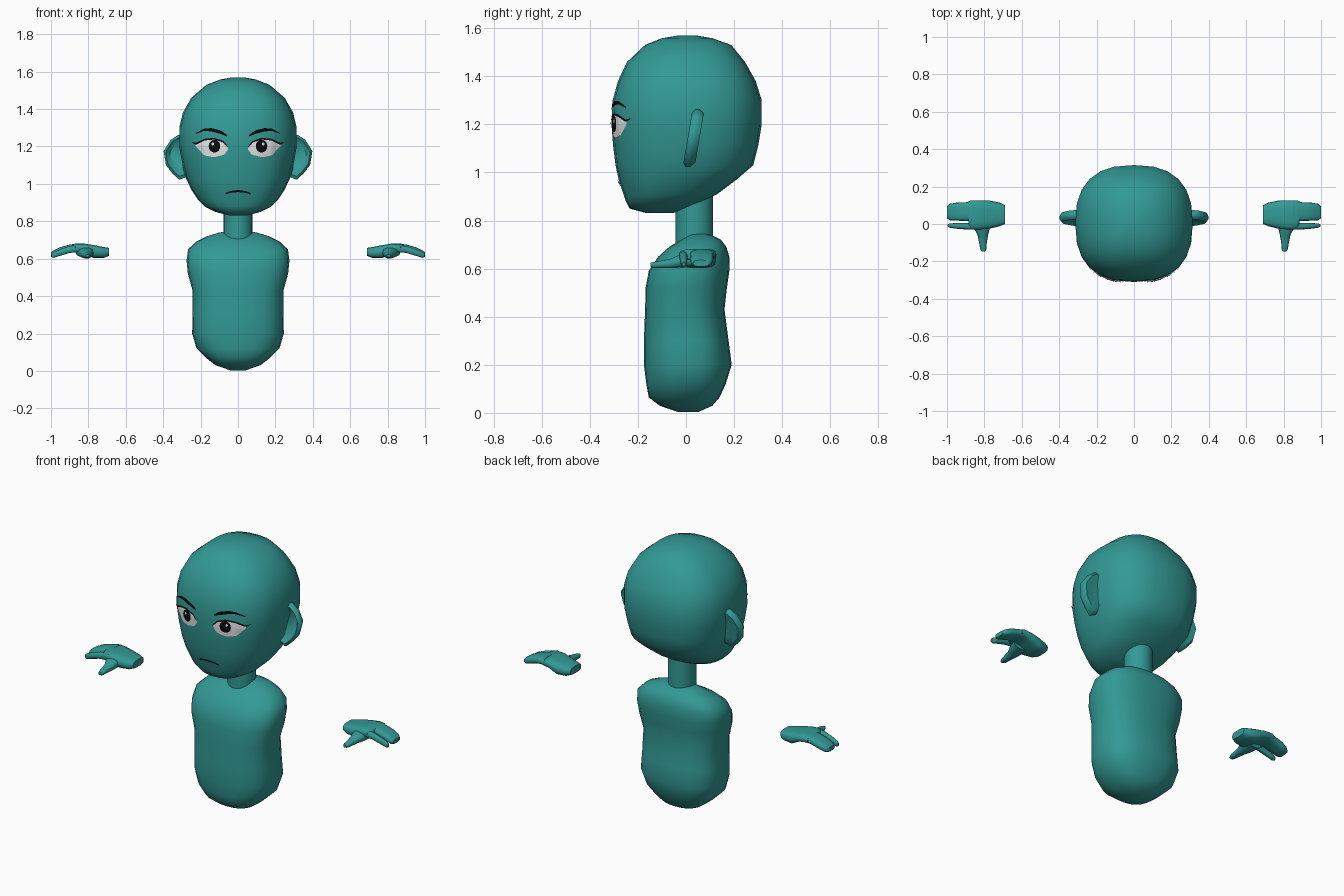
import bpy, bmesh, math
from mathutils import Vector
from mathutils.bvhtree import BVHTree

if "Cube" in bpy.data.objects:
    bpy.data.objects.remove(bpy.data.objects["Cube"])


def material(name, rgb):
    m = bpy.data.materials.new(name)
    m.diffuse_color = (*rgb, 1)
    m.use_nodes = True
    m.node_tree.nodes["Principled BSDF"].inputs["Base Color"].default_value = m.diffuse_color
    return m


SKIN = material("teal skin", (0.032, 0.32, 0.30))
WHITE = material("eye white", (0.8, 0.8, 0.8))
BLACK = material("black", (0.003, 0.003, 0.004))


def finish(name, bm, mat, mirror=False, angle=50, solid=True):
    if solid:
        bmesh.ops.recalc_face_normals(bm, faces=bm.faces)
    me = bpy.data.meshes.new(name)
    bm.to_mesh(me)
    bm.free()
    me.materials.append(mat)
    ob = bpy.data.objects.new(name, me)
    bpy.context.collection.objects.link(ob)
    bpy.ops.object.select_all(action='DESELECT')
    ob.select_set(True)
    bpy.context.view_layer.objects.active = ob
    bpy.ops.object.shade_smooth_by_angle(angle=math.radians(angle))
    if mirror:
        mod = ob.modifiers.new("mirror", 'MIRROR')
        mod.use_mirror_merge = False
    return ob


def skin_rings(bm, rings):
    rings = [[bm.verts.new(p) for p in r] for r in rings]
    for a, b in zip(rings, rings[1:]):
        for i in range(len(a)):
            j = (i + 1) % len(a)
            bm.faces.new((a[i], a[j], b[j], b[i]))
    bm.faces.new(rings[0])
    bm.faces.new(rings[-1])


def loft(bm, sections, place, n=24, power=2.5):
    """Sections are (position, u_min, u_max, v_min, v_max) of rounded boxes."""
    rings = []
    for t, u0, u1, v0, v1 in sections:
        ring = []
        for i in range(n):
            a = 2 * math.pi * i / n
            c, s = math.cos(a), math.sin(a)
            u = math.copysign(abs(c) ** (2 / power), c)
            v = math.copysign(abs(s) ** (2 / power), s)
            ring.append(place(t, (u0 + u1 + u * (u1 - u0)) / 2,
                              (v0 + v1 + v * (v1 - v0)) / 2))
        rings.append(ring)
    skin_rings(bm, rings)


def along_z(t, u, v): return (u, v, t)
def along_x(t, u, v): return (t, u, v)
def along_y(t, u, v): return (u, t, v)


# Head: height, half width, front, back
bm = bmesh.new()
head = [(.832, .05, -.17, -.05), (.85, .12, -.235, .0), (.88, .18, -.25, .07),
        (.91, .21, -.26, .13), (.97, .25, -.28, .21), (1.03, .278, -.293, .28),
        (1.11, .298, -.303, .30), (1.2, .314, -.31, .315), (1.3, .314, -.305, .315),
        (1.38, .295, -.283, .29), (1.46, .25, -.245, .245), (1.53, .168, -.17, .188),
        (1.558, .095, -.10, .11), (1.57, .03, -.03, .04)]
loft(bm, [(z, -w, w, f, b) for z, w, f, b in head], along_z)
tree = BVHTree.FromBMesh(bm)
finish("head", bm, SKIN, angle=70)

# Neck
bm = bmesh.new()
loft(bm, [(.66, -.077, .077, -.043, .113), (.95, -.077, .077, -.043, .113)], along_z, power=2)
finish("neck", bm, SKIN)

# Torso: height, half width, front, back
bm = bmesh.new()
torso = [(.003, .04, -.03, .05), (.03, .12, -.11, .11), (.065, .165, -.155, .14),
         (.12, .222, -.165, .165), (.2, .245, -.175, .19), (.3, .243, -.175, .177),
         (.43, .243, -.17, .16), (.52, .268, -.168, .17), (.59, .275, -.155, .18),
         (.65, .267, -.115, .18), (.69, .225, -.07, .168), (.72, .165, -.02, .145),
         (.74, .1, .01, .105), (.748, .04, .03, .07)]
loft(bm, [(z, -w, w, f, b) for z, w, f, b in torso], along_z)
finish("torso", bm, SKIN, angle=70)

# Ears: rounded outline with a hollow on the front
outline = [(.27, 1.25), (.32, 1.262), (.36, 1.235), (.398, 1.175), (.385, 1.1),
           (.35, 1.055), (.315, 1.022), (.28, 1.035)]
center = Vector((.315, 1.15))
bm = bmesh.new()
rings = []
for scale, depth in ((.45, .025), (.85, .028), (1, .008), (1, -.01), (.86, -.022), (.6, .004)):
    ring = []
    for p in outline:
        q = center + (Vector(p) - center) * scale
        ring.append((q.x, .03 + .17 * (q.y - 1.15) + depth, q.y))
    rings.append(ring)
skin_rings(bm, rings)
finish("ear", bm, SKIN, mirror=True)

# Hands: arched palm with joined fingers, separate forefinger, thumb
bm = bmesh.new()
loft(bm, [(.69, .0, .10, .615, .658), (.72, -.012, .115, .603, .663),
          (.77, -.025, .125, .602, .673), (.82, -.03, .126, .628, .681),
          (.87, -.03, .126, .638, .681), (.885, .0, .122, .636, .677)],
     along_x, n=14, power=3.2)
finish("palm", bm, SKIN, mirror=True)
bm = bmesh.new()
loft(bm, [(.85, .016, .125, .638, .682), (.90, .016, .116, .632, .676),
          (.95, .018, .114, .617, .662), (.985, .02, .108, .607, .645),
          (1.0, .03, .095, .609, .635)], along_x, n=14, power=3.2)
finish("fingers", bm, SKIN, mirror=True)
bm = bmesh.new()
loft(bm, [(.84, -.03, .006, .636, .676), (.90, -.029, .006, .63, .668),
          (.95, -.025, .005, .615, .652), (.985, -.02, .003, .604, .637),
          (.997, -.014, -.003, .608, .628)], along_x, n=10)
finish("forefinger", bm, SKIN, mirror=True)
bm = bmesh.new()
loft(bm, [(.03, .765, .87, .61, .665), (-.025, .772, .855, .603, .66),
          (-.06, .78, .836, .601, .643), (-.10, .787, .828, .602, .634),
          (-.135, .789, .822, .603, .628), (-.148, .797, .815, .608, .624)],
     along_y, n=10)
finish("thumb", bm, SKIN, mirror=True)


# Painted face details: patches between an upper and a lower line, laid on the head
def height(line, x):
    for (x0, z0), (x1, z1) in zip(line, line[1:]):
        if x <= x1:
            return z0 + (z1 - z0) * (x - x0) / (x1 - x0)
    return line[-1][1]


def patch(name, upper, lower, mat, gap, mirror=True, cols=24, rows=6):
    bm = bmesh.new()
    x0, x1 = upper[0][0], upper[-1][0]
    grid = []
    for i in range(cols + 1):
        x = x0 + (x1 - x0) * i / cols
        top, low = height(upper, x), height(lower, x)
        col = []
        for j in range(rows + 1):
            z = low + (top - low) * j / rows
            hit = tree.ray_cast(Vector((x, -2, z)), Vector((0, 1, 0)))[0]
            col.append(bm.verts.new((x, hit.y - gap, z)))
        grid.append(col)
    for a, b in zip(grid, grid[1:]):
        for j in range(rows):
            bm.faces.new((a[j], b[j], b[j + 1], a[j + 1]))
    finish(name, bm, mat, mirror, solid=False)


def disc(cx, cz, rx, rz, sign):
    return [(cx - rx * math.cos(math.pi * i / 12), cz + sign * rz * math.sin(math.pi * i / 12))
            for i in range(13)]


lid = [(.053, 1.195), (.08, 1.225), (.128, 1.24), (.18, 1.235), (.226, 1.212)]
patch("eye_white", lid,
      [(.053, 1.185), (.072, 1.157), (.128, 1.142), (.18, 1.152), (.226, 1.2)], WHITE, .004)
patch("iris", disc(.126, 1.202, .031, .034, 1), disc(.126, 1.202, .031, .034, -1), BLACK, .007)
patch("eye_glint", disc(.135, 1.213, .007, .008, 1), disc(.135, 1.213, .007, .008, -1),
      WHITE, .009, cols=8, rows=2)
patch("eyelash", [(x, z + .006) for x, z in lid] + [(.245, 1.225)],
      [(x, z - .003) for x, z in lid] + [(.245, 1.22)], BLACK, .008, rows=2)
patch("eyebrow", [(.06, 1.262), (.09, 1.285), (.14, 1.298), (.18, 1.296), (.225, 1.272)],
      [(.06, 1.254), (.09, 1.266), (.14, 1.28), (.18, 1.284), (.225, 1.267)], BLACK, .008, rows=2)
patch("mouth", [(-.067, .951), (-.04, .962), (0, .967), (.04, .962), (.067, .951)],
      [(-.067, .944), (-.04, .952), (0, .956), (.04, .952), (.067, .944)],
      BLACK, .006, mirror=False, rows=2)
